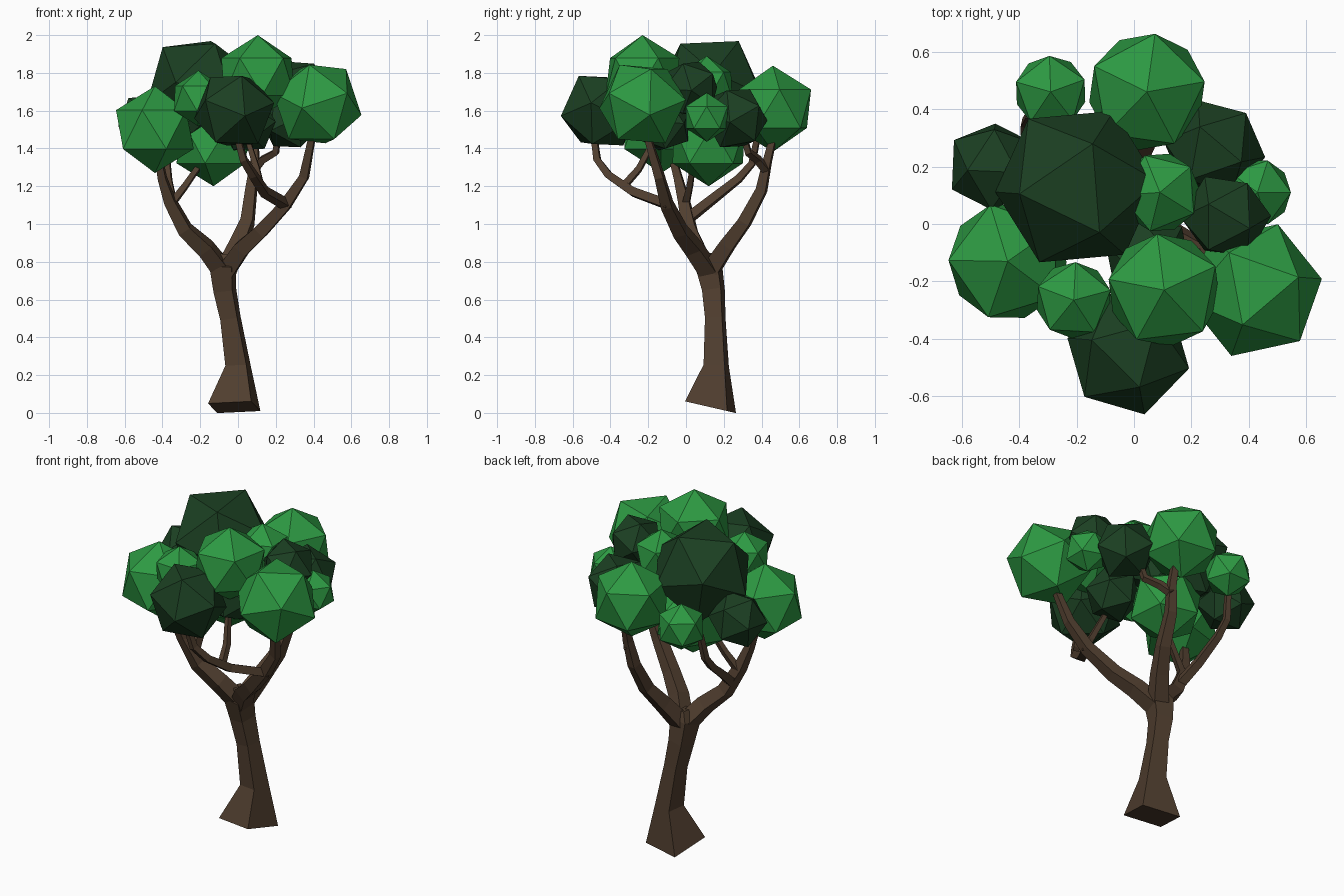
import bpy, bmesh
from math import radians, cos, sin, tau
from mathutils import Vector


def material(name, rgb):
    m = bpy.data.materials.new(name)
    m.diffuse_color = (*rgb, 1)
    return m


BARK = material("bark", (0.08, 0.048, 0.028))
LIGHT = material("light_leaves", (0.026, 0.32, 0.055))
DARK = material("dark_leaves", (0.011, 0.05, 0.016))


def limb(name, path, sides=4, spin=33, first_dir=None):
    """Flat-faced tapering tube through (x, y, z, radius) points."""
    bm = bmesh.new()
    pts = [Vector(p[:3]) for p in path]
    rings = []
    for i, p in enumerate(pts):
        t = pts[min(i + 1, len(pts) - 1)] - pts[max(i - 1, 0)]
        if i == 0 and first_dir:
            t = Vector(first_dir)
        q = Vector((0, 0, 1)).rotation_difference(t)
        r = path[i][3]
        ring = []
        for k in range(sides):
            a = radians(spin) + tau * k / sides
            ring.append(bm.verts.new(p + q @ Vector((r * cos(a), r * sin(a), 0))))
        rings.append(ring)
    for a, b in zip(rings, rings[1:]):
        for k in range(sides):
            n = (k + 1) % sides
            bm.faces.new((a[k], a[n], b[n], b[k]))
    bm.faces.new(rings[0][::-1])
    bm.faces.new(rings[-1])
    bmesh.ops.recalc_face_normals(bm, faces=bm.faces)
    me = bpy.data.meshes.new(name)
    bm.to_mesh(me)
    bm.free()
    me.materials.append(BARK)
    bpy.context.collection.objects.link(bpy.data.objects.new(name, me))


def clump(name, mat, centre, r, rot=(0, 0, 0)):
    """Leaf clump: a 20-faced ball."""
    bpy.ops.mesh.primitive_ico_sphere_add(subdivisions=1, radius=r, location=centre,
                                          rotation=[radians(a) for a in rot])
    ob = bpy.context.object
    ob.name = name
    ob.data.materials.append(mat)


# Trunk with a tilted square foot
limb("trunk", [(-.02, .13, .03, .165), (0, .16, .25, .08), (-.04, .155, .5, .065),
               (-.07, .145, .65, .072), (-.08, .12, .78, .085), (-.07, .12, .84, .05)],
     first_dir=(0, .23, 1))

# Main branches
limb("back_branch", [(-.07, .12, .74, .065), (.0, .22, .89, .055), (.05, .31, 1.01, .046),
                     (.07, .4, 1.18, .038), (.09, .43, 1.33, .03), (.09, .46, 1.45, .024)])
limb("right_branch", [(-.07, .13, .74, .065), (.02, .04, .87, .058), (.12, -.03, .96, .05),
                      (.25, -.1, 1.1, .042), (.35, -.14, 1.25, .033), (.39, -.2, 1.45, .024)])
limb("left_branch", [(-.07, .13, .74, .065), (-.17, .06, .87, .058), (-.28, .02, .97, .05),
                     (-.36, -.01, 1.12, .04), (-.4, -.04, 1.24, .03), (-.42, -.07, 1.35, .025)])

# Twigs
limb("back_twig", [(.085, .43, 1.28, .028), (.13, .38, 1.34, .026), (.2, .33, 1.38, .023),
                   (.21, .31, 1.45, .02)])
limb("front_twig", [(.26, -.09, 1.1, .034), (.14, -.28, 1.17, .032), (.08, -.41, 1.26, .028),
                    (.03, -.47, 1.34, .025), (0, -.485, 1.45, .022)])
limb("inner_front_twig", [(.12, -.33, 1.2, .025), (.1, -.25, 1.29, .022), (.06, -.18, 1.42, .018)])
limb("left_back_twig", [(-.31, .0, 1.02, .036), (-.35, .14, 1.13, .032), (-.37, .28, 1.24, .027),
                        (-.375, .35, 1.32, .024), (-.36, .38, 1.47, .02)])
limb("inner_left_twig", [(-.35, .0, 1.11, .026), (-.28, .02, 1.2, .022), (-.19, .04, 1.33, .018)])

# Light leaf clumps, one corner pointing up
for i, (c, r, spin) in enumerate([
        ((.045, .46, 1.61), .228, 10), ((-.29, .46, 1.53), .14, 20),
        ((-.44, -.13, 1.5), .23, 35), ((-.21, -.265, 1.665), .148, 15),
        ((.105, -.23, 1.78), .22, 25), ((.43, .11, 1.565), .13, 0),
        ((.09, .11, 1.735), .155, 40), ((-.13, .12, 1.42), .22, 5)]):
    clump(f"light_clump_{i + 1}", LIGHT, c, r, (0, 0, spin))
clump("light_clump_9", LIGHT, (.42, -.23, 1.635), .244, (20, -25, 30))

# Dark leaf clumps, tilted
for i, (c, r, rot) in enumerate([
        ((-.2, .13, 1.72), .295, (37, 5, 20)), ((-.49, .2, 1.53), .165, (25, 20, 40)),
        ((.28, .26, 1.56), .18, (35, 0, 65)), ((.32, .025, 1.72), .158, (20, 30, 10)),
        ((-.02, -.45, 1.6), .222, (32, 12, 0)), ((.05, -.12, 1.53), .16, (15, 25, 50))]):
    clump(f"dark_clump_{i + 1}", DARK, c, r, rot)
